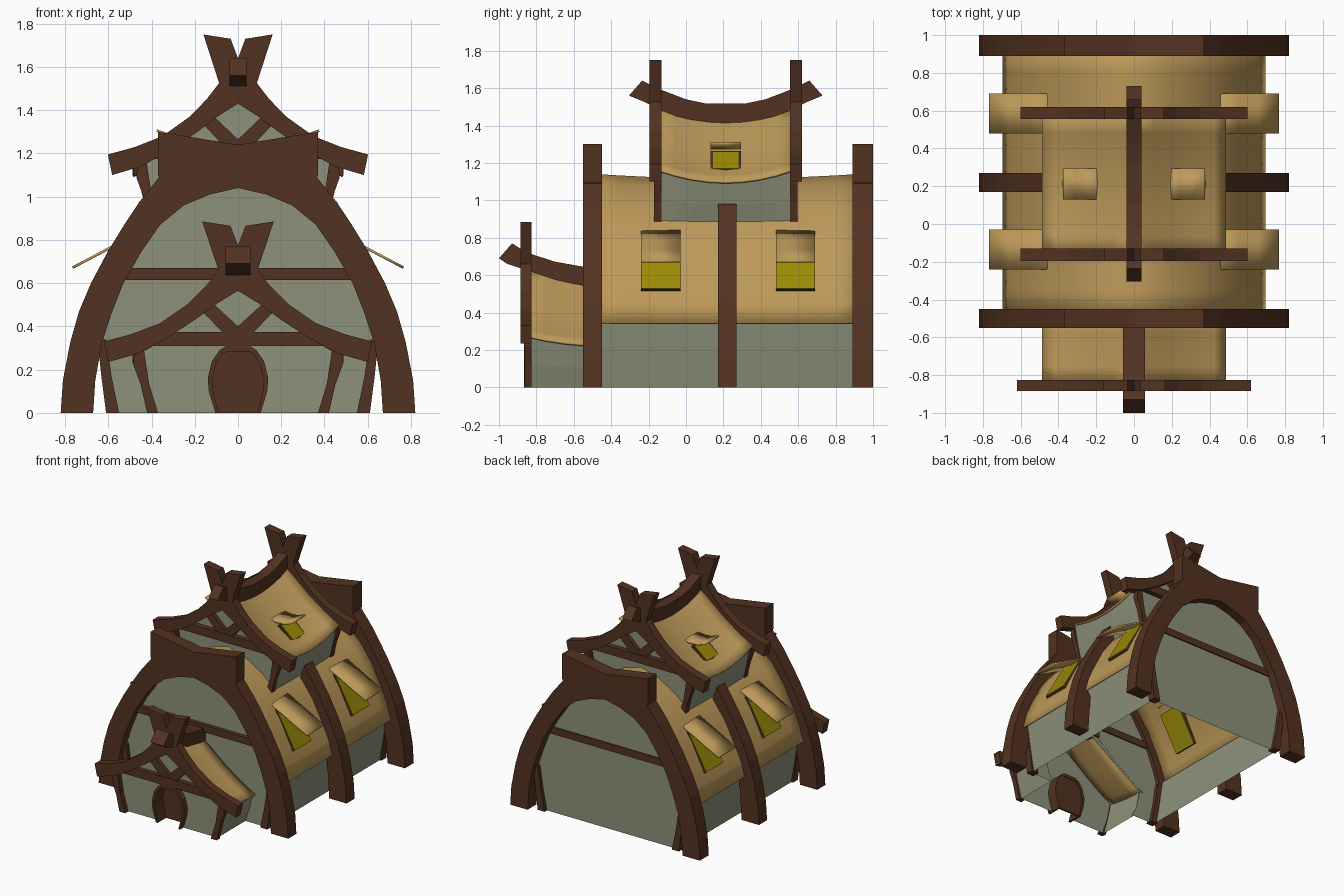
import bpy, bmesh, math

if "Cube" in bpy.data.objects:
    bpy.data.objects.remove(bpy.data.objects["Cube"])


def material(name, rgb):
    m = bpy.data.materials.new(name)
    m.diffuse_color = (*rgb, 1)
    m.use_nodes = True
    m.node_tree.nodes["Principled BSDF"].inputs["Base Color"].default_value = m.diffuse_color
    return m


WOOD = material("dark_wood", (0.086, 0.032, 0.015))
PLASTER = material("grey_green_plaster", (0.27, 0.285, 0.197))
THATCH = material("thatch", (0.51, 0.32, 0.10))
GLASS = material("yellow_glass", (0.32, 0.255, 0.002))


def make(name, verts, faces, mat):
    me = bpy.data.meshes.new(name)
    me.from_pydata(verts, [], faces)
    bm = bmesh.new()
    bm.from_mesh(me)
    bmesh.ops.recalc_face_normals(bm, faces=bm.faces)
    bm.to_mesh(me)
    bm.free()
    me.materials.append(mat)
    ob = bpy.data.objects.new(name, me)
    bpy.context.collection.objects.link(ob)
    return ob


def prism(name, pts, a, b, mat, axis="y"):
    """Outline extruded from a to b along y (points are x,z) or x (points are y,z)."""
    n = len(pts)
    put = (lambda p, t: (p[0], t, p[1])) if axis == "y" else (lambda p, t: (t, p[0], p[1]))
    verts = [put(p, a) for p in pts] + [put(p, b) for p in pts]
    faces = [list(range(n)), list(range(n, 2 * n))[::-1]]
    faces += [(i, (i + 1) % n, n + (i + 1) % n, n + i) for i in range(n)]
    return make(name, verts, faces, mat)


def sheet(name, pts, y, mat):
    """Flat upright wall from an outline."""
    return make(name, [(x, y, z) for x, z in pts], [list(range(len(pts)))], mat)


def loft(name, prof, ys, mat, sag=lambda y: 0, dz=0, thick=0.0, smooth=True, z0=0.0):
    """Open sheet: profile (x,z) swept along y, sinking by sag(y) above z0."""
    n = len(prof)
    verts = [(x, y, z + dz - sag(y) * min(1, (z - z0) / 0.25)) for y in ys for x, z in prof]
    faces = [(j * n + i, j * n + i + 1, (j + 1) * n + i + 1, (j + 1) * n + i)
             for j in range(len(ys) - 1) for i in range(n - 1)]
    ob = make(name, verts, faces, mat)
    if smooth:
        ob.data.polygons.foreach_set("use_smooth", [True] * len(ob.data.polygons))
        ob.data.set_sharp_from_angle(angle=math.radians(40))
    if thick:
        m = ob.modifiers.new("thickness", "SOLIDIFY")
        m.thickness = thick
        m.offset = 0
    return ob


def flip(pts, s=-1):
    return [(s * x, z) for x, z in pts]


def sym(half):
    """Right half, bottom to top, joined to its mirror image."""
    return half + [p for p in flip(half)[::-1] if p[0] != 0]


def steps(a, b, n):
    return [a + (b - a) * i / n for i in range(n + 1)]


# ---- profiles of the gabled form shared by porch and upper storey ----
BARGE_OUT = [(.62, .33), (.49, .365), (.36, .415), (.23, .505), (.15, .585), (.09, .66),
             (.165, .885), (.035, .865), (0, .775)]
BARGE_IN = [(.60, .235), (.46, .275), (.33, .345), (.2, .43), (.09, .51), (0, .565)]
POST = [(.37, 0), (.42, 0), (.45, .13), (.485, .225), (.48, .29), (.435, .29), (.41, .13)]
GABLE = [(.38, 0), (.425, .13), (.455, .28), (.33, .36), (.2, .445), (0, .58)]
ROOF = [(.485, .27), (.42, .305), (.35, .347), (.22, .437), (.1, .537), (0, .612)]
WALL = [(.40, 0), (.435, .13), (.465, .278)]
DOOR = [(.105, 0), (.135, .10), (.14, .16), (.12, .24), (.085, .29), (.055, .31)]
PANEL = [(.09, 0), (.115, .10), (.12, .15), (.10, .23), (.07, .275), (.045, .285)]

# ---- main arches ----
OUTER = [(.82, 0), (.81, .15), (.775, .33), (.735, .47), (.68, .60), (.60, .75), (.52, .88), (.46, .97)]
INNER = [(.67, 0), (.66, .15), (.63, .32), (.585, .46), (.53, .60), (.45, .74), (.36, .87)]
arch_top = [(.365, 1.09), (.37, 1.10), (.37, 1.30), (0, 1.24)]
inner_top = [(.25, .96), (.13, 1.01), (0, 1.04)]
outline = sym(OUTER + arch_top) + sym(INNER + inner_top)[::-1]
MAIN_GABLE = [(.59, 0), (.62, .17), (.65, .36), (.6, .55), (.5, .74), (.4, .87), (.28, .97), (0, 1.09)]
for side, y0, y1, yw in (("front", -.55, -.45, -.48), ("back", .89, 1.0, .93)):
    prism(side + "_arch", outline, y0, y1, WOOD)
    # the front wall opens into the porch
    opening = [(x, max(0, z - .055)) for x, z in sym(GABLE)[::-1]] if side == "front" else []
    sheet(side + "_gable_wall", sym(MAIN_GABLE) + opening, yw, PLASTER)
    prism(side + "_gable_beam", [(-.53, .615), (.53, .615), (.5, .67), (-.5, .67)], yw - .03, yw + .01, WOOD)
    for s in (1, -1):
        prism(side + "_gable_post", flip([(.55, 0), (.61, 0), (.632, .17), (.65, .34), (.61, .34), (.585, .17)], s),
              yw - .03, yw + .03, WOOD)

# ---- middle ribs, side walls, main roof ----
RIB_IN = [(.67, 0), (.66, .15), (.65, .30), (.68, .35), (.652, .46), (.607, .57), (.517, .75), (.42, .88)]
for s in (1, -1):
    prism("middle_rib", flip(OUTER + [(.455, .98)] + RIB_IN[::-1], s), .17, .27, WOOD)
    loft("side_wall", flip([(.595, 0), (.625, .17), (.655, .37)], s), [-.48, .93], PLASTER, smooth=False)
MAIN_ROOF = [(.69, .34), (.66, .46), (.615, .57), (.525, .75), (.43, .88), (.3, 1.0), (.15, 1.09), (0, 1.135)]
loft("main_roof", sym(MAIN_ROOF), steps(-.5, .95, 10), THATCH,
     lambda y: .025 * (1 - ((y - .22) / .72) ** 2), thick=.014, z0=.34)


# ---- dormer windows with awnings ----
def dormer(name, awning, low, high, y0, y1, end, rim, t):
    """Slanting pane from low to high; end and rim are the frame widths showing."""
    dx, dz = high[0] - low[0], high[1] - low[1]
    L = math.hypot(dx, dz)
    ux, uz = dx / L, dz / L

    def slab(inset, t):
        a = (low[0] + ux * inset, low[1] + uz * inset)
        b = (high[0] - ux * inset, high[1] - uz * inset)
        return [(a[0] + uz * t, a[1] - ux * t), (b[0] + uz * t, b[1] - ux * t),
                (b[0] - uz * t, b[1] + ux * t), (a[0] - uz * t, a[1] + ux * t)]
    for s in (1, -1):
        loft(name + "_awning", flip(awning, s), [y0, y1], THATCH, thick=.012)
        prism(name + "_frame", flip(slab(0, t), s), y0, y1, WOOD)
        prism(name + "_pane", flip(slab(end, t + .004), s), y0 + rim, y1 - rim, GLASS)


for y0 in (-.24, .48):
    dormer("side_window", [(.44, .840), (.55, .785), (.66, .727), (.765, .672)],
           (.634, .512), (.478, .79), y0, y0 + .21, .003, .002, .024)
dormer("upper_window", [(.17, 1.29), (.24, 1.278), (.31, 1.282), (.375, 1.305)],
       (.372, 1.145), (.25, 1.25), .13, .295, .012, .014, .018)


# ---- porch and upper storey ----
def gable(name, yo, yi, dz, sx, hole=()):
    """Timber gable; yo is the outer and yi the inner face."""
    up = lambda pts: [(x * sx, z + dz) for x, z in pts]
    at = lambda f: yo + (yi - yo) * f
    prism(name + "_bargeboards", up(sym(BARGE_OUT) + sym(BARGE_IN)[::-1]), yo, yi, WOOD)
    prism(name + "_tie_beam", up([(-.42, .31), (.42, .31), (.36, .375), (-.36, .375)]), at(.3), at(.9), WOOD)
    sheet(name + "_wall", up(sym(GABLE)) + list(hole), at(1.03), PLASTER)
    for s in (1, -1):
        prism(name + "_post", up(flip(POST, s)), at(.35), yi, WOOD)
        prism(name + "_brace", up(flip([(0, .36), (.06, .36), (.17, .475), (.12, .51), (0, .40)], s)),
              at(.4), at(.9), WOOD)


def body(name, ys, dz, sag):
    loft(name + "_roof", sym(ROOF), ys, THATCH, sag, dz, thick=.012)
    for s in (1, -1):
        loft(name + "_side_wall", flip(WALL, s), ys, PLASTER, sag, dz, smooth=False)


gable("porch", -.885, -.825, 0, 1, sym(DOOR)[::-1])
body("porch", steps(-.84, -.48, 4), 0, lambda y: .045 * (1 - ((y + .48) / .36) ** 2))
UP = .865
gable("upper_front", -.195, -.13, UP, .97)
gable("upper_back", .62, .555, UP, .97)
body("upper", steps(-.15, .575, 8), UP, lambda y: -.027 + .067 * (1 - ((y - .2125) / .3625) ** 2))

# ---- curved ridge beams ----
prism("porch_ridge_beam", [(-1.0, .69), (-.93, .77), (-.85, .72), (-.7, .672), (-.55, .645), (-.47, .64),
                           (-.47, .54), (-.55, .545), (-.7, .575), (-.85, .625), (-.955, .66)],
      -.057, .057, WOOD, "x")
top = [(-.305, 1.56), (-.235, 1.64), (-.13, 1.59), (0, 1.54), (.11, 1.517)]
low = [(-.22, 1.525), (-.13, 1.48), (0, 1.43), (.11, 1.41)]
back = lambda pts: [(.425 - y, z) for y, z in pts[::-1]]
prism("upper_ridge_beam", top + back(top) + back(low)[::-1] + low[::-1], -.04, .04, WOOD, "x")

# ---- front door, set back in a deep frame ----
prism("door_frame", sym(DOOR) + sym(PANEL)[::-1], -.865, -.74, WOOD)
prism("door_panel", sym(PANEL), -.76, -.745, WOOD)
